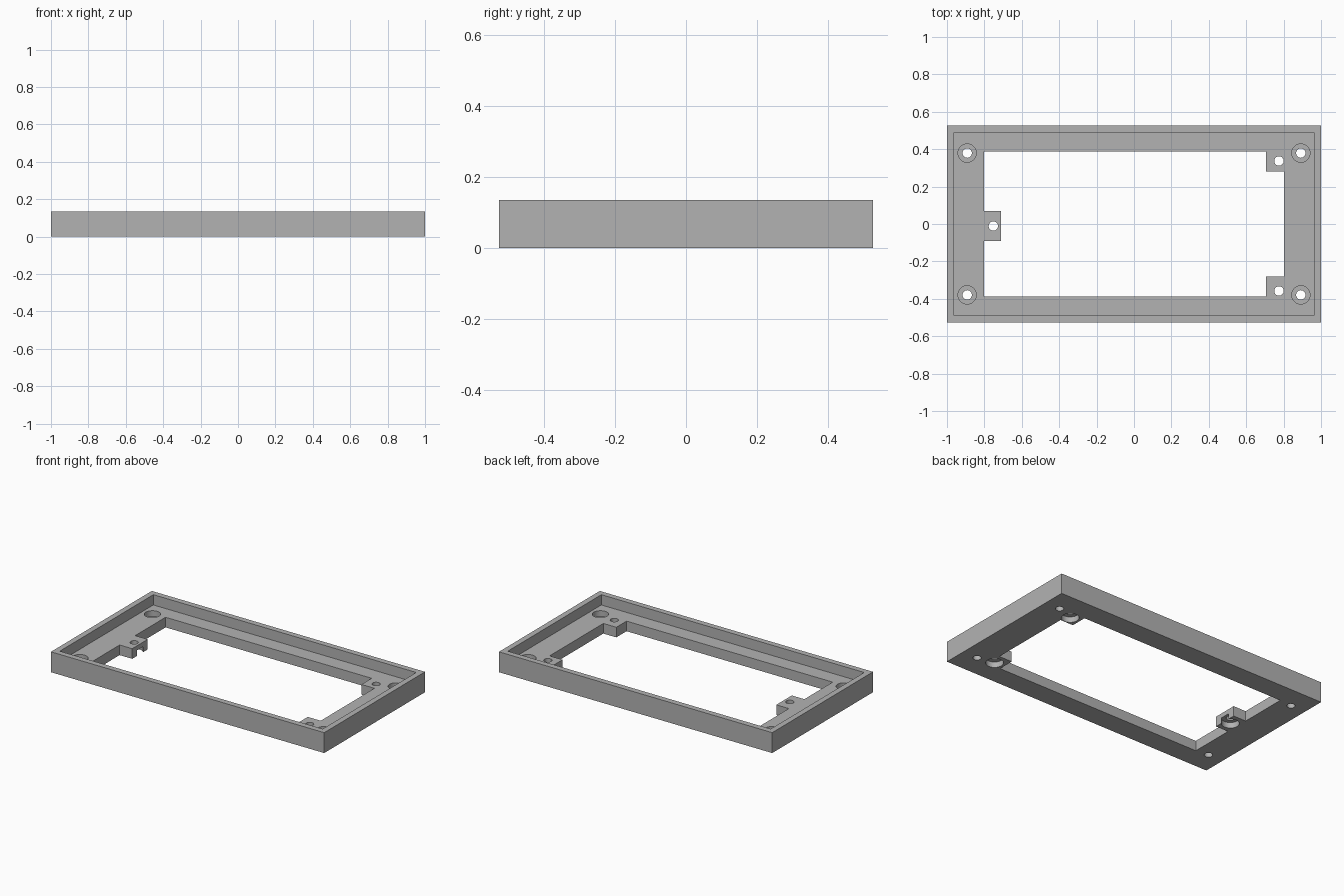
import bpy
import bmesh
import math

cube = bpy.data.objects.get("Cube")
if cube:
    bpy.data.objects.remove(cube, do_unlink=True)

HEIGHT, FLOOR = 0.135, 0.067
X, Y = 1.0, 0.527            # outer half size
RIM = 0.038                  # rim thickness
OX, OY = 0.802, 0.388        # half size of the opening

grey = bpy.data.materials.new("plain grey")
grey.use_nodes = True
colour = (0.45, 0.45, 0.45, 1)
grey.diffuse_color = colour
grey.node_tree.nodes["Principled BSDF"].inputs["Base Color"].default_value = colour


def prism(name, outline, z0, z1):
    """Extrude a flat outline from z0 to z1."""
    bm = bmesh.new()
    face = bm.faces.new([bm.verts.new((x, y, z0)) for x, y in outline])
    top = bmesh.ops.extrude_face_region(bm, geom=[face])["geom"]
    moved = [v for v in top if isinstance(v, bmesh.types.BMVert)]
    bmesh.ops.translate(bm, verts=moved, vec=(0, 0, z1 - z0))
    bmesh.ops.recalc_face_normals(bm, faces=bm.faces)
    mesh = bpy.data.meshes.new(name)
    bm.to_mesh(mesh)
    bm.free()
    mesh.materials.append(grey)
    obj = bpy.data.objects.new(name, mesh)
    bpy.context.collection.objects.link(obj)
    return obj


def rectangle(x, y):
    return [(-x, -y), (x, -y), (x, y), (-x, y)]


def circle(x, y, r, n=32):
    steps = [2 * math.pi * i / n for i in range(n)]
    return [(x + r * math.cos(a), y + r * math.sin(a)) for a in steps]


def cut(target, name, outline, z0, z1):
    """Subtract an extruded outline, then discard the cutter."""
    cutter = prism(name, outline, z0, z1)
    cutter.hide_render = True
    mod = target.modifiers.new(name, "BOOLEAN")
    mod.operation, mod.solver, mod.object = "DIFFERENCE", "EXACT", cutter
    bpy.context.view_layer.objects.active = target
    bpy.ops.object.modifier_apply(modifier=mod.name)
    bpy.data.objects.remove(cutter, do_unlink=True)


# Frame block with a recessed floor inside the rim
frame = prism("bezel_frame", rectangle(X, Y), 0, HEIGHT)
cut(frame, "recess", rectangle(X - RIM, Y - RIM), FLOOR, HEIGHT + 0.1)

# Opening outline leaves two corner tabs and one end tab
tab_x, tab_y, end_x = 0.707, 0.281, -0.71
opening = [(-OX, -OY), (tab_x, -OY), (tab_x, -tab_y), (OX, -tab_y),
           (OX, tab_y), (tab_x, tab_y), (tab_x, OY), (-OX, OY),
           (-OX, 0.07), (end_x, 0.07), (end_x, -0.092), (-OX, -0.092)]
cut(frame, "opening", opening, -0.1, HEIGHT + 0.1)

# Corner screw holes, countersunk from above
for sx in (-1, 1):
    for sy in (-1, 1):
        x, y = sx * 0.892, sy * 0.379
        cut(frame, "screw_seat", circle(x, y, 0.049), 0.03, FLOOR + 0.05)
        cut(frame, "screw_hole", circle(x, y, 0.025), -0.1, HEIGHT)

# Tab holes, with wide pockets from below
for x, y in ((0.775, 0.337), (0.775, -0.358), (-0.752, -0.011)):
    cut(frame, "tab_pocket", circle(x, y, 0.053), -0.1, 0.037)
    cut(frame, "tab_hole", circle(x, y, 0.025), -0.1, HEIGHT)

# Smooth the round walls, keep the edges crisp
bpy.ops.object.select_all(action="DESELECT")
frame.select_set(True)
bpy.context.view_layer.objects.active = frame
bpy.ops.object.shade_smooth_by_angle(angle=math.radians(30))
